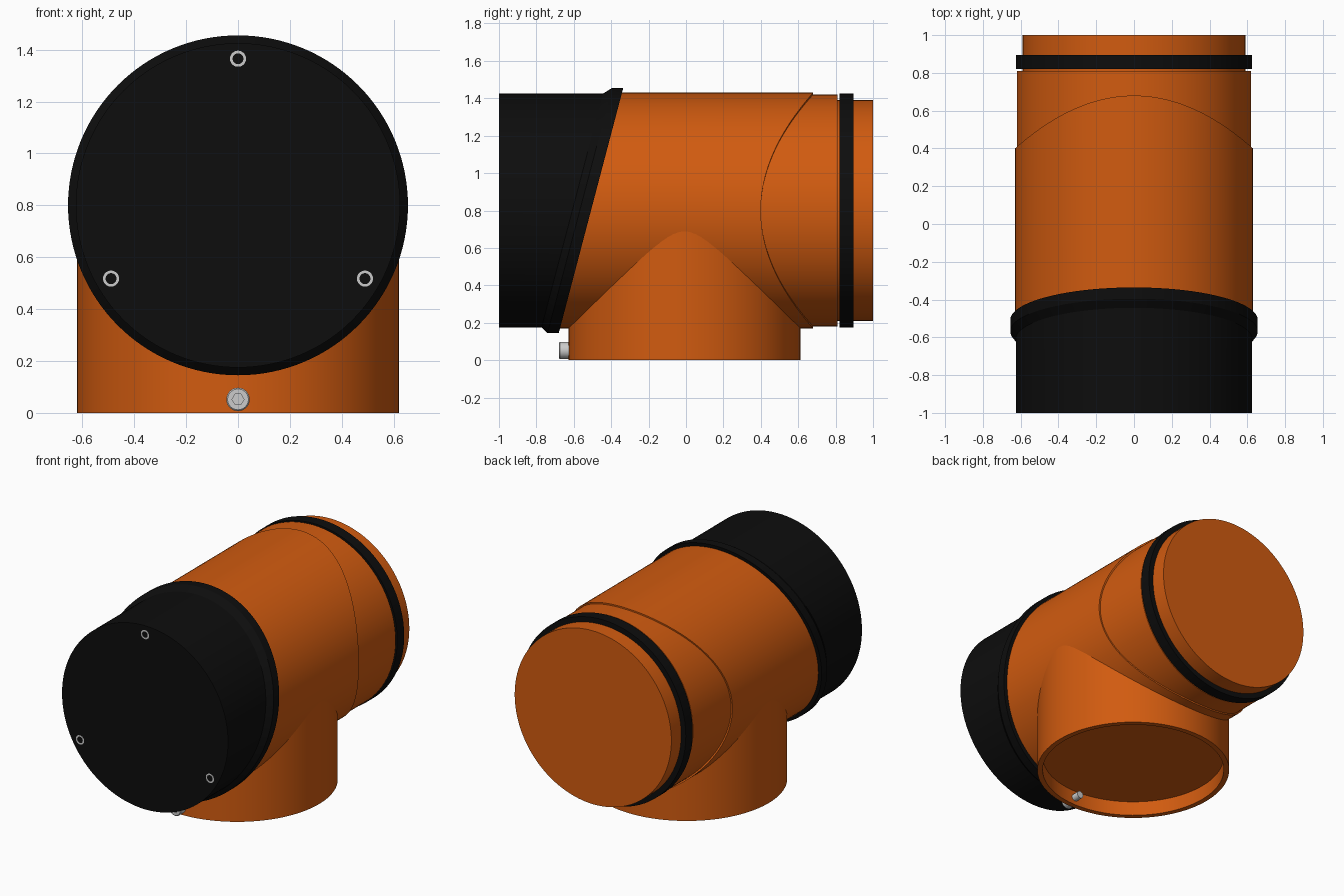
import bpy, bmesh
from math import sin, cos, pi, radians

cube = bpy.data.objects.get("Cube")
if cube:
    bpy.data.objects.remove(cube, do_unlink=True)


def material(name, rgb, rough=0.5):
    m = bpy.data.materials.new(name)
    m.use_nodes = True
    m.diffuse_color = (*rgb, 1)
    bsdf = m.node_tree.nodes["Principled BSDF"]
    bsdf.inputs["Base Color"].default_value = (*rgb, 1)
    bsdf.inputs["Roughness"].default_value = rough
    return m


ORANGE = material("orange plastic", (0.64, 0.105, 0.005))
BLACK = material("black rubber", (0.004, 0.004, 0.004))
SILVER = material("silver metal", (0.6, 0.6, 0.6))

AXIS_Z = 0.80     # height of the main pipe axis
SLANT = 0.263     # lean of the front collar


def lathe(name, profile, mat, centre=(0, 0, AXIS_Z), upright=False,
          segs=128, cap_start=False, cap_end=False, loop=False):
    """Revolve (radius, along, shear, bulge, hexagonal) points round y or z."""
    bm = bmesh.new()
    rings = []
    for point in profile:
        r, along, shear, bulge, hexa = (tuple(point) + (0, 0, 0))[:5]
        ring = []
        for i in range(segs):
            a = 2 * pi * i / segs
            rad = r * cos(pi / 6) / cos(a % (pi / 3) - pi / 6) if hexa else r
            u, v = rad * cos(a), rad * sin(a)
            w = along + shear * v + bulge * sin(a) ** 2
            ring.append(bm.verts.new((u, v, w) if upright else (u, w, v)))
        rings.append(ring)
    pairs = list(zip(rings, rings[1:]))
    if loop:
        pairs.append((rings[-1], rings[0]))
    for a, b in pairs:
        for i in range(segs):
            j = (i + 1) % segs
            bm.faces.new((a[i], a[j], b[j], b[i]))
    if cap_start:
        bm.faces.new(rings[0])
    if cap_end:
        bm.faces.new(rings[-1])
    bmesh.ops.recalc_face_normals(bm, faces=bm.faces)
    mesh = bpy.data.meshes.new(name)
    bm.to_mesh(mesh)
    bm.free()
    mesh.materials.append(mat)
    ob = bpy.data.objects.new(name, mesh)
    ob.location = centre
    bpy.context.collection.objects.link(ob)
    bpy.ops.object.select_all(action='DESELECT')
    ob.select_set(True)
    bpy.context.view_layer.objects.active = ob
    bpy.ops.object.shade_smooth_by_angle(angle=radians(25))
    return ob


# Main sleeve: slanted front end, saddle-shaped rear edge
lathe("main_sleeve", [(0.60, -0.508, SLANT), (0.63, -0.508, SLANT),
                      (0.63, 0.40, 0, 0.28), (0.61, 0.40, 0, 0.28)],
      ORANGE, loop=True)

# Inner pipe: rear shoulder, seal groove and spigot
lathe("rear_pipe", [(0.62, 0.30), (0.62, 0.81), (0.59, 0.81), (0.59, 1.0)],
      ORANGE, cap_start=True, cap_end=True)

# Rear sealing band
lathe("rear_seal", [(0.58, 0.82), (0.625, 0.82), (0.625, 0.895), (0.58, 0.895)],
      BLACK, loop=True)

# Front cap and its slanted chamfered collar
lathe("front_cap", [(0.625, -1.0), (0.625, -0.54, SLANT)],
      BLACK, cap_start=True, cap_end=True)
lathe("front_collar", [(0.60, -0.608, SLANT), (0.625, -0.608, SLANT),
                       (0.655, -0.568, SLANT), (0.655, -0.508, SLANT),
                       (0.60, -0.508, SLANT)], BLACK, loop=True)

# Downward outlet with a recessed floor
lathe("bottom_outlet", [(0.585, 0.10), (0.585, 0), (0.62, 0), (0.62, 0.74)],
      ORANGE, centre=(0, -0.008, 0), upright=True, cap_start=True, cap_end=True)

# Socket-head screw through the outlet wall
lathe("outlet_screw", [(0.023, -0.655, 0, 0, 1), (0.023, -0.68, 0, 0, 1),
                       (0.040, -0.68), (0.045, -0.675), (0.045, -0.62),
                       (0.025, -0.62), (0.025, -0.54)],
      SILVER, centre=(0, 0, 0.052), segs=48, cap_start=True, cap_end=True)

# Three flush screw rings spaced round the front cap
for n, deg in enumerate((90, 210, 330)):
    a = radians(deg)
    lathe(f"cap_screw_ring_{n + 1}",
          [(0.021, -0.998), (0.021, -1.0008), (0.031, -1.0008), (0.031, -0.998)],
          SILVER, centre=(0.565 * cos(a), 0, AXIS_Z + 0.565 * sin(a)),
          segs=36, loop=True)
